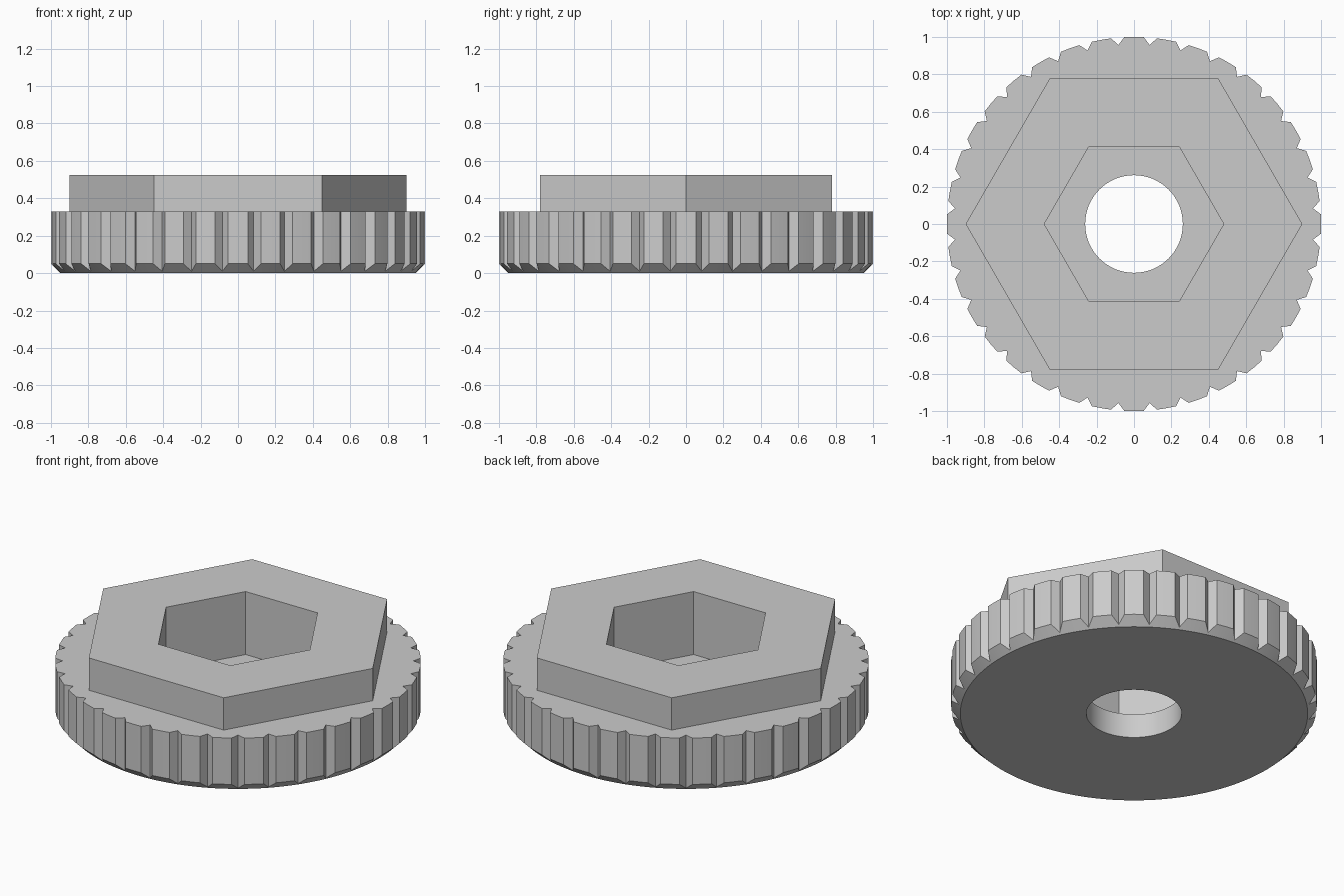
import bpy
import bmesh
from math import cos, sin, radians

cube = bpy.data.objects.get("Cube")
if cube:
    bpy.data.objects.remove(cube, do_unlink=True)

grey = bpy.data.materials.new("plain_grey")
grey.use_nodes = True
grey.diffuse_color = (0.6, 0.6, 0.6, 1)
grey.node_tree.nodes["Principled BSDF"].inputs["Base Color"].default_value = (0.6, 0.6, 0.6, 1)

TEETH = 36
BASE_TOP = 0.33
HEAD_TOP = 0.525
RECESS_FLOOR = 0.145
BOTTOM_RADIUS = 0.95


def loft(name, rings):
    """Closed solid through a stack of equally long point rings."""
    bm = bmesh.new()
    loops = [[bm.verts.new(p) for p in ring] for ring in rings]
    for low, high in zip(loops, loops[1:]):
        for i in range(len(low)):
            j = (i + 1) % len(low)
            bm.faces.new((low[i], low[j], high[j], high[i]))
    bm.faces.new(reversed(loops[0]))
    bm.faces.new(loops[-1])
    bmesh.ops.recalc_face_normals(bm, faces=bm.faces)
    mesh = bpy.data.meshes.new(name)
    bm.to_mesh(mesh)
    bm.free()
    obj = bpy.data.objects.new(name, mesh)
    bpy.context.collection.objects.link(obj)
    mesh.materials.append(grey)
    return obj


def prism(name, sides, radius, low, high):
    angles = [radians(360 * i / sides) for i in range(sides)]
    return loft(name, [[(radius * cos(a), radius * sin(a), z) for a in angles]
                       for z in (low, high)])


def combine(target, tool, operation):
    """Apply a boolean and discard the tool."""
    bpy.context.view_layer.objects.active = target
    mod = target.modifiers.new(operation, "BOOLEAN")
    mod.operation = operation
    mod.solver = "EXACT"
    mod.object = tool
    bpy.ops.object.modifier_apply(modifier=mod.name)
    bpy.data.objects.remove(tool, do_unlink=True)


# Knurled base: rounded teeth with V notches and a conical lower chamfer
step = 360 / TEETH
outline = []
for k in range(TEETH):
    for offset, radius in ((-3, 1), (0, 1), (3, 1), (step / 2, 0.96)):
        outline.append((radians(k * step + offset), radius))
bottom = [(BOTTOM_RADIUS * cos(a), BOTTOM_RADIUS * sin(a), 0) for a, r in outline]
chamfer = [(r * cos(a), r * sin(a), r - BOTTOM_RADIUS) for a, r in outline]
top = [(r * cos(a), r * sin(a), BASE_TOP) for a, r in outline]
nut = loft("knurled_hex_nut", [bottom, chamfer, top])

# Hexagonal head, hexagonal socket and round through hole
combine(nut, prism("hex_head", 6, 0.9, 0.2, HEAD_TOP), "UNION")
combine(nut, prism("hex_socket", 6, 0.48, RECESS_FLOOR, 1), "DIFFERENCE")
combine(nut, prism("round_hole", 64, 0.261, -0.5, 0.3), "DIFFERENCE")

# One colour, smooth curves with sharp edges kept
nut.data.materials.clear()
nut.data.materials.append(grey)
for face in nut.data.polygons:
    face.material_index = 0
bpy.ops.object.select_all(action="DESELECT")
nut.select_set(True)
bpy.context.view_layer.objects.active = nut
bpy.ops.object.shade_smooth_by_angle(angle=radians(25))
